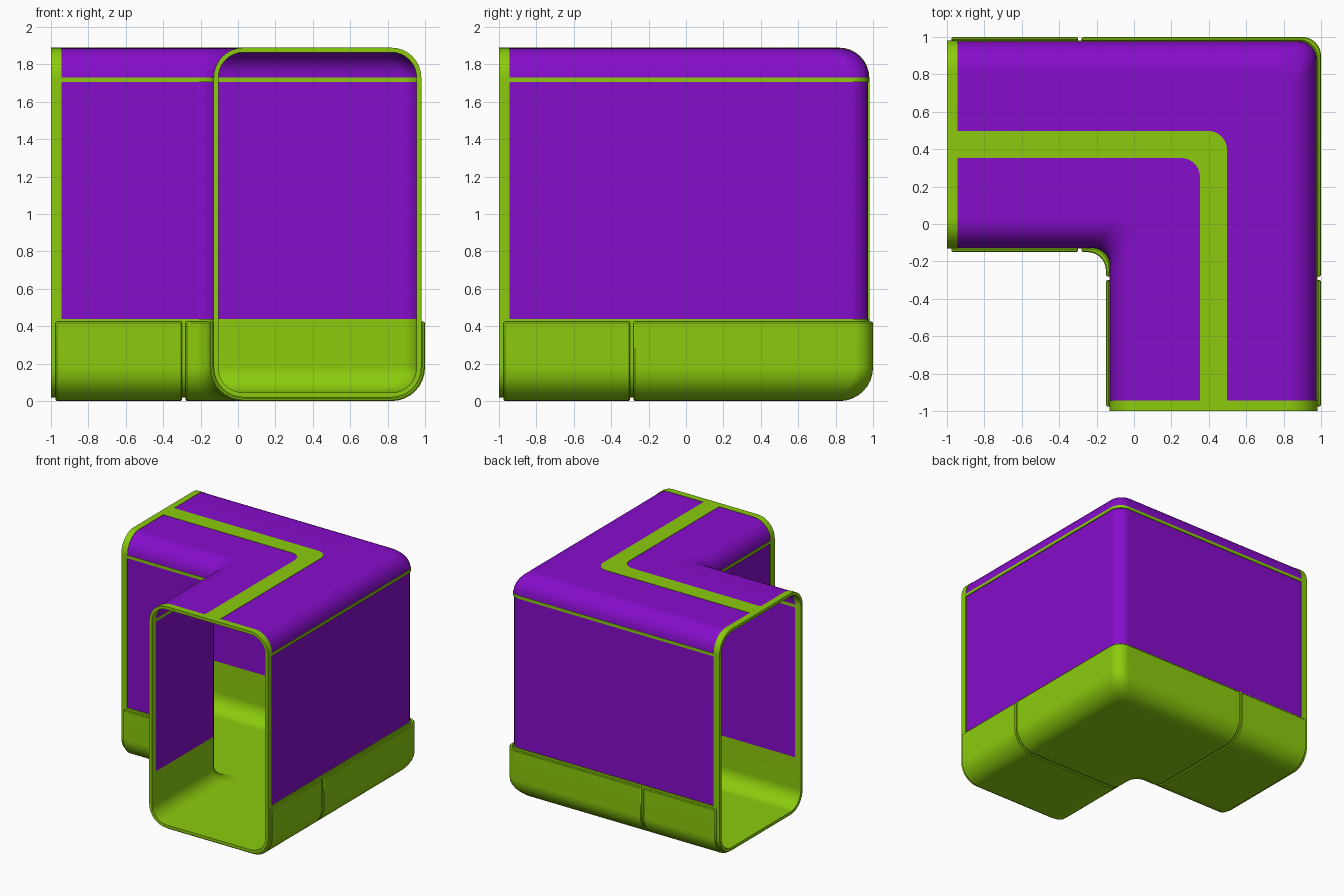
import bpy, bmesh, math

cube = bpy.data.objects.get("Cube")
if cube:
    bpy.data.objects.remove(cube, do_unlink=True)


def make_material(name, rgb):
    mat = bpy.data.materials.new(name)
    mat.use_nodes = True
    mat.diffuse_color = (*rgb, 1)
    mat.node_tree.nodes["Principled BSDF"].inputs["Base Color"].default_value = (*rgb, 1)
    return mat


GREEN = make_material("lime green", (0.26, 0.6, 0.004))
PURPLE = make_material("purple", (0.24, 0.004, 0.6))

MID = 0.425            # tunnel centre line, measured across the passage
HALF = 0.395           # half width between the corner centres of the section
LOW, HIGH = 0.18, 1.73  # heights of the corner centres
BEND = 0.1             # radius of the turn in plan
STEPS = 8
INNER, PANEL, OUTER, SKIRT = 0.135, 0.153, 0.16, 0.18  # wall offsets
TRAY_TOP, RAIL_LOW, STRIP = 0.44, 1.705, 0.0725
END, FRAME = 1.0, 0.945


# Section lines: each takes an offset t and returns (across, height) points
def arc(side, z, t, start, end):
    return [(MID + side * HALF + t * math.cos(a), z + t * math.sin(a))
            for a in (math.radians(start + (end - start) * i / STEPS)
                      for i in range(STEPS + 1))]


def tray_line(top):
    return lambda t: ([(MID - HALF - t, top)] + arc(-1, LOW, t, 180, 270)
                      + arc(1, LOW, t, 270, 360) + [(MID + HALF + t, top)])


def ring_line(t):
    return (arc(-1, LOW, t, 180, 270) + arc(1, LOW, t, 270, 360)
            + arc(1, HIGH, t, 0, 90) + arc(-1, HIGH, t, 90, 180))


def wall_line(side, low, high):
    return lambda t: [(MID + side * (HALF + t), low), (MID + side * (HALF + t), high)]


def roof_line(side):
    ends = (0, 90) if side > 0 else (180, 90)
    return lambda t: arc(side, HIGH, t, *ends) + [(MID + side * STRIP, HIGH + t)]


def strip_line(t):
    return [(MID - STRIP, HIGH + t), (MID + STRIP, HIGH + t)]


# Plan paths for a given distance across the passage
def turn_path(end):
    def path(c):
        k = c - BEND
        bend = [(k + BEND * math.sin(a), k + BEND * math.cos(a))
                for a in (math.pi / 2 * i / STEPS for i in range(STEPS + 1))]
        return [(-end, c)] + bend + [(c, -end)]
    return path


def arm_path(start, end, swap):
    return lambda c: [(c, -e) if swap else (-e, c) for e in (start, end)]


def sweep(name, line, t_in, t_out, path, mat, closed=False, bevel=0):
    """Sweep a wall between two offsets of a section line along a plan path."""
    bm = bmesh.new()
    skins = []
    for t in (t_in, t_out):
        skins.append([[bm.verts.new((x, y, z)) for x, y in path(c)] for c, z in line(t)])
    a, b = skins
    n, m = len(a), len(a[0])
    for i in range(n if closed else n - 1):
        j = (i + 1) % n
        for k in range(m - 1):
            for s in skins:
                bm.faces.new((s[i][k], s[j][k], s[j][k + 1], s[i][k + 1]))
        for k in (0, m - 1):
            bm.faces.new((a[i][k], a[j][k], b[j][k], b[i][k]))
    if not closed:
        for i in (0, n - 1):
            for k in range(m - 1):
                bm.faces.new((a[i][k], a[i][k + 1], b[i][k + 1], b[i][k]))
    bmesh.ops.recalc_face_normals(bm, faces=bm.faces)
    mesh = bpy.data.meshes.new(name)
    bm.to_mesh(mesh)
    bm.free()
    mesh.materials.append(mat)
    obj = bpy.data.objects.new(name, mesh)
    bpy.context.collection.objects.link(obj)
    bpy.ops.object.select_all(action='DESELECT')
    obj.select_set(True)
    bpy.context.view_layer.objects.active = obj
    bpy.ops.object.shade_smooth_by_angle(angle=math.radians(35))
    if bevel:
        mod = obj.modifiers.new("Bevel", 'BEVEL')
        mod.width, mod.segments = bevel, 1
        mod.limit_method, mod.angle_limit = 'ANGLE', math.radians(40)
    mod = obj.modifiers.new("Weighted normals", 'WEIGHTED_NORMAL')
    mod.keep_sharp = True
    return obj


main = turn_path(FRAME)

# Floor tray and the green trim along the roof
sweep("floor_tray", tray_line(TRAY_TOP), INNER, OUTER, main, GREEN)
sweep("roof_strip", strip_line, INNER, OUTER, main, GREEN)

# Side panels, rails and curved roof panels on both sides of the passage
for side, label in ((-1, "inner"), (1, "outer")):
    sweep(label + "_wall_panel", wall_line(side, TRAY_TOP, RAIL_LOW), INNER, PANEL, main, PURPLE)
    sweep(label + "_rail", wall_line(side, RAIL_LOW, HIGH), INNER, OUTER, main, GREEN)
    sweep(label + "_roof_panel", roof_line(side), INNER, OUTER - 0.003, main, PURPLE)

# Raised skirt around the base, split by a seam on each arm
skirt = tray_line(0.425)
sweep("corner_skirt", skirt, OUTER, SKIRT, turn_path(0.28), GREEN, bevel=0.006)

# Open end frames and the end skirts of both arms
for swap, label in ((False, "side"), (True, "front")):
    sweep(label + "_frame", ring_line, INNER, OUTER,
          arm_path(END, FRAME, swap), GREEN, closed=True)
    sweep(label + "_skirt", skirt, OUTER, SKIRT,
          arm_path(0.975, 0.3, swap), GREEN, bevel=0.006)
